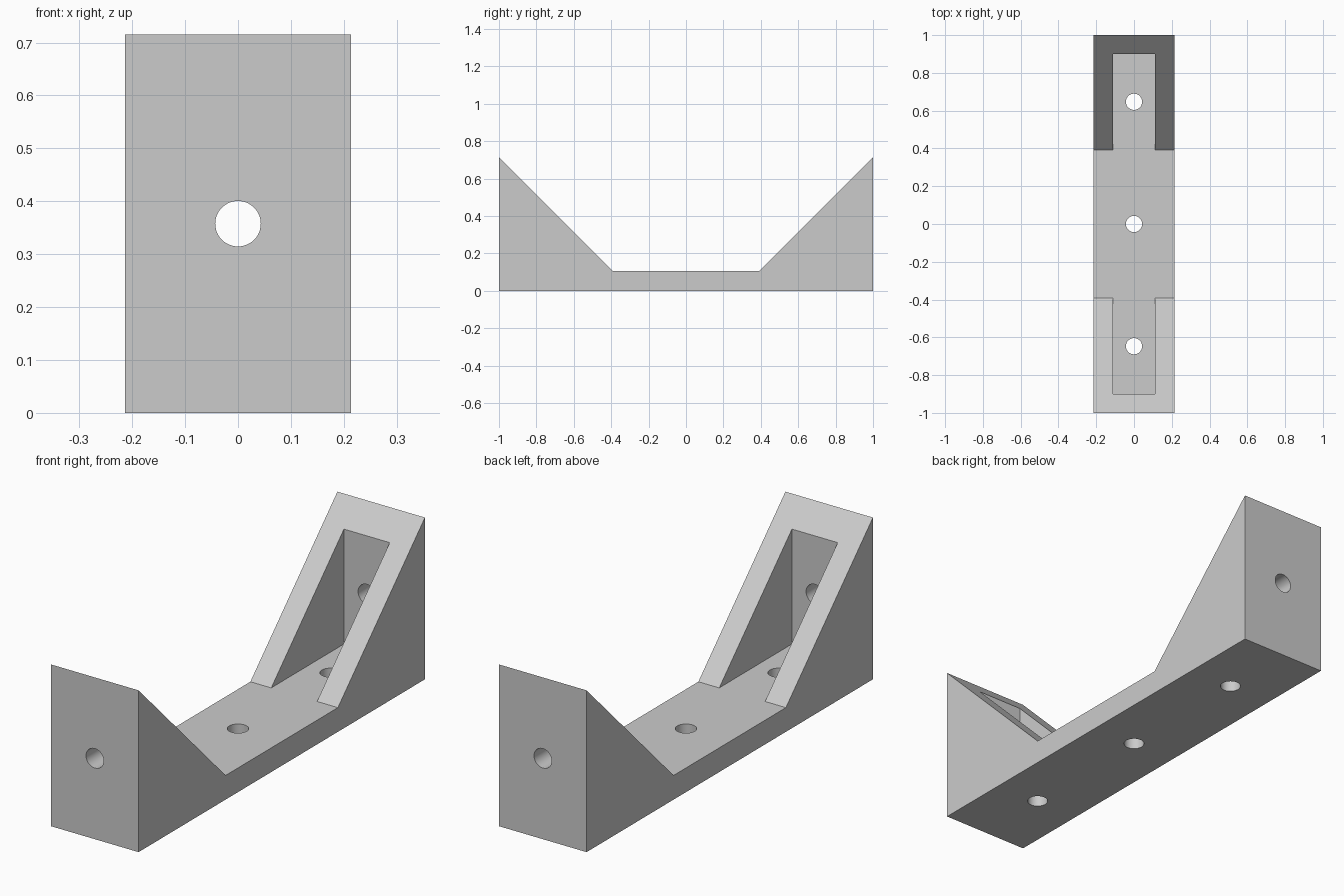
import bpy, bmesh, math
from mathutils import Matrix

old = bpy.data.objects.get("Cube")
if old:
    bpy.data.objects.remove(old, do_unlink=True)

HALF_W, HEIGHT, BASE = 0.214, 0.715, 0.107
POCKET_W, POCKET_Y = 0.112, 0.90
HOLE_R, HOLE_Y = 0.043, 0.647

grey = bpy.data.materials.new("grey")
grey.use_nodes = True
GREY = (0.6, 0.6, 0.6, 1)
grey.diffuse_color = GREY
grey.node_tree.nodes["Principled BSDF"].inputs["Base Color"].default_value = GREY


def prism(name, profile, half_width):
    """Extrude a (y, z) outline along x."""
    bm = bmesh.new()
    face = bm.faces.new([bm.verts.new((-half_width, y, z)) for y, z in profile])
    ext = bmesh.ops.extrude_face_region(bm, geom=[face])
    verts = [v for v in ext["geom"] if isinstance(v, bmesh.types.BMVert)]
    bmesh.ops.translate(bm, verts=verts, vec=(2 * half_width, 0, 0))
    bmesh.ops.recalc_face_normals(bm, faces=bm.faces[:])
    return finish(name, bm)


def drill(name, location, length, axis_turn=0):
    """Round cutter, upright unless turned about x."""
    bm = bmesh.new()
    matrix = Matrix.Translation(location) @ Matrix.Rotation(axis_turn, 4, "X")
    bmesh.ops.create_cone(bm, cap_ends=True, segments=48, radius1=HOLE_R,
                          radius2=HOLE_R, depth=length, matrix=matrix)
    return finish(name, bm)


def finish(name, bm):
    mesh = bpy.data.meshes.new(name)
    bm.to_mesh(mesh)
    bm.free()
    mesh.materials.append(grey)
    obj = bpy.data.objects.new(name, mesh)
    bpy.context.collection.objects.link(obj)
    return obj


# Channel bracket: flat base rising at 45 degrees to each end wall
foot = 1 - (HEIGHT - BASE)
bracket = prism("bracket", [(-1, 0), (1, 0), (1, HEIGHT), (foot, BASE),
                            (-foot, BASE), (-1, HEIGHT)], HALF_W)

# Pocket between the side gussets, then the base and end wall holes
cutters = [prism("pocket_cutter", [(-POCKET_Y, BASE), (POCKET_Y, BASE),
                                   (POCKET_Y, 1), (-POCKET_Y, 1)], POCKET_W)]
for y in (-HOLE_Y, 0, HOLE_Y):
    cutters.append(drill("base_hole_cutter", (0, y, 0), 0.5))
cutters.append(drill("wall_hole_cutter", (0, 0, HEIGHT / 2), 2.4, math.pi / 2))

bpy.context.view_layer.objects.active = bracket
bracket.select_set(True)
for cutter in cutters:
    mod = bracket.modifiers.new(cutter.name, "BOOLEAN")
    mod.operation, mod.solver, mod.object = "DIFFERENCE", "EXACT", cutter
    bpy.ops.object.modifier_apply(modifier=mod.name)
    bpy.data.objects.remove(cutter, do_unlink=True)

# Smooth hole walls, crisp edges
bpy.ops.object.shade_smooth_by_angle(angle=math.radians(30))
